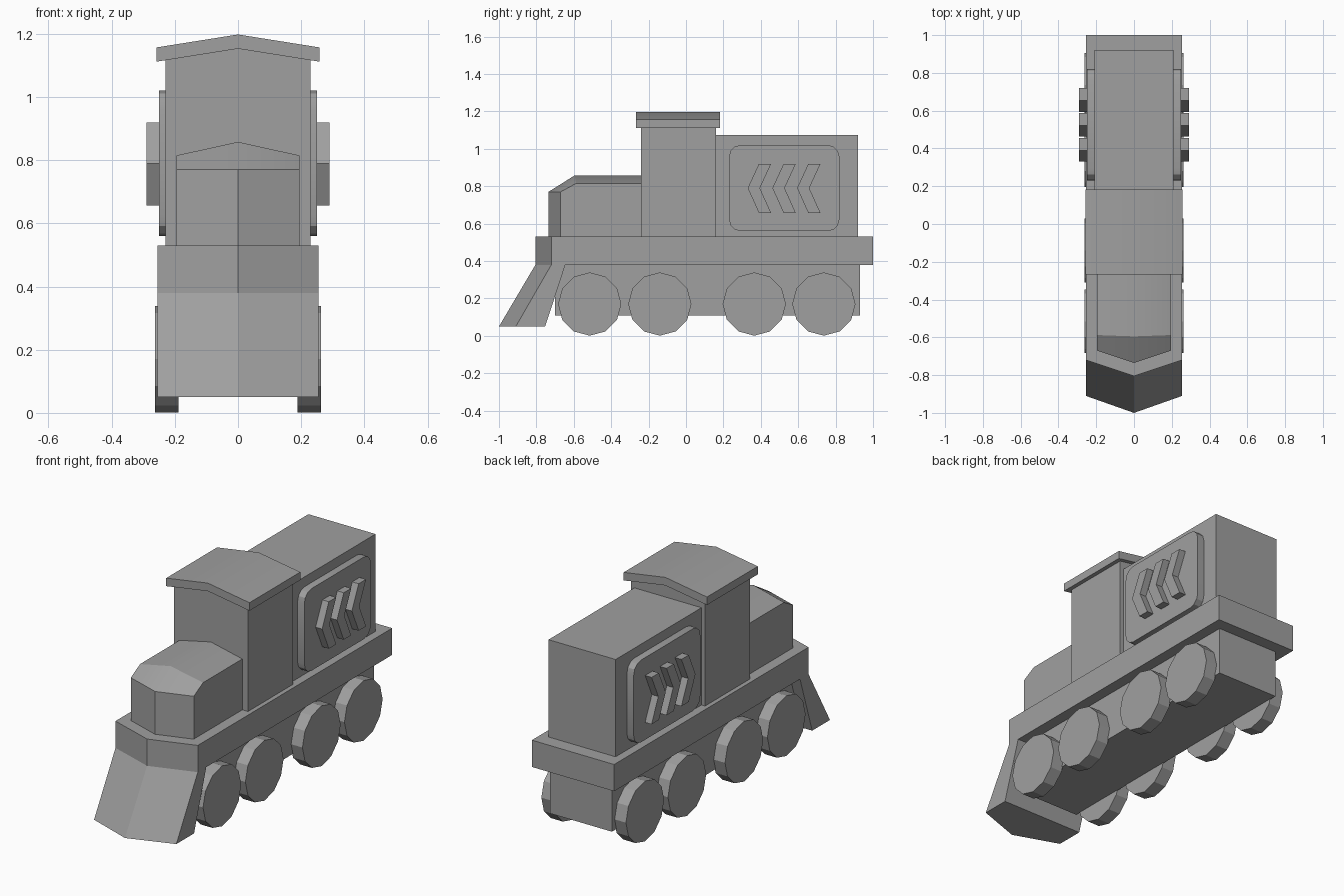
import bpy, bmesh, math
from mathutils import Matrix

if "Cube" in bpy.data.objects:
    bpy.data.objects.remove(bpy.data.objects["Cube"], do_unlink=True)

GREY = bpy.data.materials.new("plain grey")
GREY.use_nodes = True
GREY.diffuse_color = (0.35, 0.35, 0.35, 1)
GREY.node_tree.nodes["Principled BSDF"].inputs["Base Color"].default_value = (0.35, 0.35, 0.35, 1)


def finish(name, bm):
    """Turn a bmesh into a shaded object."""
    bmesh.ops.recalc_face_normals(bm, faces=bm.faces)
    mesh = bpy.data.meshes.new(name)
    bm.to_mesh(mesh)
    bm.free()
    mesh.materials.append(GREY)
    obj = bpy.data.objects.new(name, mesh)
    bpy.context.collection.objects.link(obj)
    bpy.ops.object.select_all(action='DESELECT')
    obj.select_set(True)
    bpy.context.view_layer.objects.active = obj
    bpy.ops.object.shade_smooth_by_angle(angle=math.radians(28))
    return obj


def ridged(name, w, *sections):
    """Loft sections that may fold on the centre line.
    Each section: (bottom, top), each (side_y, mid_y, side_z, mid_z)."""
    bm = bmesh.new()
    rings = []
    for (by, bmy, bz, bmz), (ty, tmy, tz, tmz) in sections:
        pts = [(-w, by, bz), (0, bmy, bmz), (w, by, bz),
               (w, ty, tz), (0, tmy, tmz), (-w, ty, tz)]
        rings.append([bm.verts.new(p) for p in pts])
    for a, b in zip(rings, rings[1:]):
        for i in range(6):
            j = (i + 1) % 6
            bm.faces.new((a[i], a[j], b[j], b[i]))
    for r in (rings[0], rings[-1]):
        bm.faces.new((r[0], r[1], r[4], r[5]))
        bm.faces.new((r[1], r[2], r[3], r[4]))
    return finish(name, bm)


def upright(y, z0, z1, peak=0, tip=0, base_peak=0):
    """Upright section at y, with a raised ridge and a forward tip."""
    return ((y, y - tip, z0, z0 + base_peak), (y, y - tip, z1, z1 + peak))


def side_plate(name, outline, x0, x1):
    """Extrude a (y, z) outline from x0 to x1."""
    bm = bmesh.new()
    face = bm.faces.new([bm.verts.new((x0, y, z)) for y, z in outline])
    new = bmesh.ops.extrude_face_region(bm, geom=[face])["geom"]
    bmesh.ops.translate(bm, vec=(x1 - x0, 0, 0),
                        verts=[v for v in new if isinstance(v, bmesh.types.BMVert)])
    return finish(name, bm)


def rounded_rect(y0, y1, z0, z1, r, steps=3):
    pts = []
    corners = ((y1 - r, z1 - r), (y0 + r, z1 - r), (y0 + r, z0 + r), (y1 - r, z0 + r))
    for k, (cy, cz) in enumerate(corners):
        for s in range(steps + 1):
            a = math.pi / 2 * (k + s / steps)
            pts.append((cy + r * math.cos(a), cz + r * math.sin(a)))
    return pts


# Body
ridged("deck", 0.255, upright(-0.72, 0.38, 0.53, tip=0.085), upright(1.0, 0.38, 0.53))
ridged("plough", 0.255,
       ((-0.91, -1.0, 0.05, 0.05), (-0.72, -0.805, 0.38, 0.38)),
       ((-0.753, -0.753, 0.05, 0.05), (-0.645, -0.645, 0.38, 0.38)))
ridged("underframe", 0.192, upright(-0.7, 0.11, 0.38), upright(0.93, 0.11, 0.38))
ridged("nose", 0.195,
       upright(-0.67, 0.53, 0.77, tip=0.065),
       upright(-0.588, 0.53, 0.815, peak=0.043, tip=0.007),
       upright(-0.24, 0.53, 0.815, peak=0.043))
ridged("cab", 0.23, upright(-0.24, 0.53, 1.12, peak=0.04), upright(0.16, 0.53, 1.12, peak=0.04))
ridged("cab_roof", 0.258,
       upright(-0.267, 1.112, 1.157, peak=0.041, base_peak=0.041),
       upright(0.183, 1.112, 1.157, peak=0.041, base_peak=0.041))
ridged("rear_body", 0.208, upright(0.16, 0.53, 1.075), upright(0.92, 0.53, 1.075))

# Side panels, chevrons and wheels on both sides
CHEVRON = ((0.39, 0.92), (0.455, 0.92), (0.395, 0.79), (0.455, 0.657), (0.39, 0.657), (0.33, 0.79))
for side, s in (("left", 1), ("right", -1)):
    side_plate(side + "_panel", rounded_rect(0.23, 0.82, 0.56, 1.02, 0.062), s * 0.2, s * 0.25)
    for i in range(3):
        side_plate(f"{side}_chevron_{i + 1}",
                   [(y + i * 0.132, z) for y, z in CHEVRON], s * 0.245, s * 0.29)
    for i, y in enumerate((-0.515, -0.14, 0.365, 0.737)):
        bm = bmesh.new()
        bmesh.ops.create_cone(bm, cap_ends=True, segments=12, radius1=0.169, radius2=0.169,
                              depth=0.074,
                              matrix=Matrix.Translation((s * 0.225, y, 0.17))
                              @ Matrix.Rotation(math.pi / 2, 4, 'Y'))
        finish(f"{side}_wheel_{i + 1}", bm)
